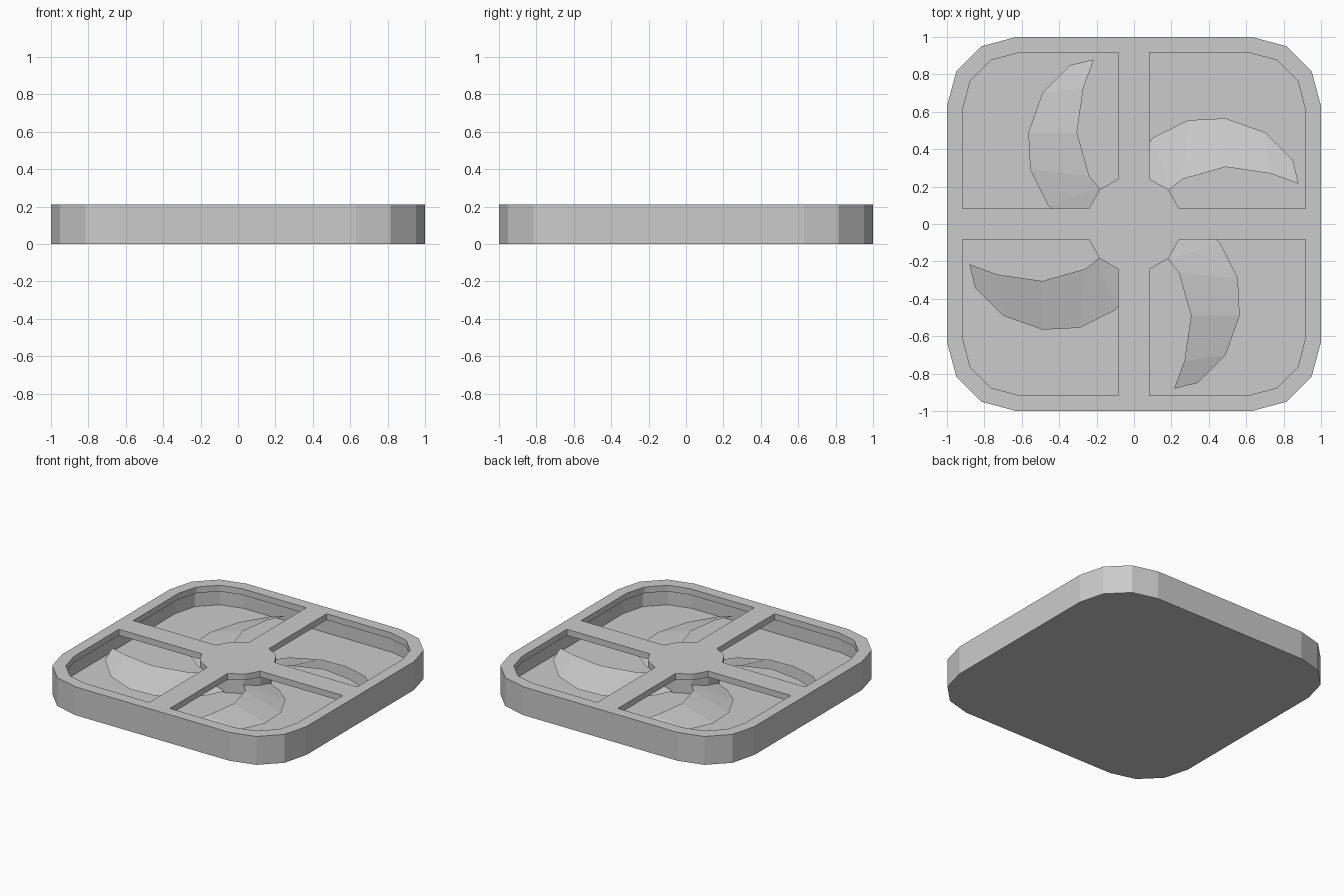
import bpy, bmesh, math

if "Cube" in bpy.data.objects:
    bpy.data.objects.remove(bpy.data.objects["Cube"])

HEIGHT, LIP, FLOOR = 0.21, 0.165, 0.055


def mesh_object(name, bm):
    me = bpy.data.meshes.new(name)
    bmesh.ops.recalc_face_normals(bm, faces=bm.faces[:])
    bm.to_mesh(me)
    bm.free()
    ob = bpy.data.objects.new(name, me)
    bpy.context.collection.objects.link(ob)
    return ob


def prism(name, pts, z0, z1):
    bm = bmesh.new()
    face = bm.faces.new([bm.verts.new((x, y, z0)) for x, y in pts])
    ext = bmesh.ops.extrude_face_region(bm, geom=[face])["geom"]
    top = [v for v in ext if isinstance(v, bmesh.types.BMVert)]
    bmesh.ops.translate(bm, verts=top, vec=(0, 0, z1 - z0))
    return mesh_object(name, bm)


def turn(p, k):
    for _ in range(k):
        p = (-p[1], p[0])
    return p


def corner(half, radius):
    c = half - radius
    return [(c + radius * math.cos(math.radians(a)), c + radius * math.sin(math.radians(a)))
            for a in (0, 30, 60, 90)]


def rounded_square(half, radius):
    return [turn(p, k) for k in range(4) for p in corner(half, radius)]


def cut(target, cutter):
    m = target.modifiers.new("cut", 'BOOLEAN')
    m.operation = 'DIFFERENCE'
    m.solver = 'EXACT'
    m.object = cutter
    bpy.context.view_layer.objects.active = target
    bpy.ops.object.modifier_apply(modifier=m.name)
    bpy.data.objects.remove(cutter)


# Housing: rounded square box with a hollow inside and four grille openings
housing = prism("housing", rounded_square(1.0, 0.37), 0, HEIGHT)
cut(housing, prism("cavity_cutter", rounded_square(0.94, 0.33), FLOOR, LIP))
opening = [(0.084, 0.241), (0.184, 0.184), (0.241, 0.084), (0.917, 0.084)]
opening += corner(0.917, 0.307) + [(0.084, 0.917)]
for k in range(4):
    cut(housing, prism("opening_cutter", [turn(p, k) for p in opening], 0.11, 0.3))

# Hub under the centre of the grille
ring = [(0.235 * math.cos(math.radians(15 + 30 * i)), 0.235 * math.sin(math.radians(15 + 30 * i)))
        for i in range(12)]
prism("fan_hub", ring, FLOOR, LIP)

# Four curved blades, sloping from a high inner edge to a low outer edge
low = [(-0.06, 0.20), (0.0, 0.335), (0.10, 0.46), (0.29, 0.555), (0.49, 0.565), (0.70, 0.49), (0.85, 0.34)]
high = [(0.10, 0.10), (0.15, 0.13), (0.19, 0.185), (0.26, 0.24), (0.49, 0.305), (0.73, 0.27), (0.88, 0.215)]
low_z = [0.065, 0.065, 0.065, 0.065, 0.065, 0.075, 0.10]
high_z = [0.12, 0.12, 0.12, 0.13, 0.14, 0.14, 0.13]
for k in range(4):
    bm = bmesh.new()
    a = [bm.verts.new((*turn(p, k), z)) for p, z in zip(low, low_z)]
    b = [bm.verts.new((*turn(p, k), z)) for p, z in zip(high, high_z)]
    for i in range(len(a) - 1):
        bm.faces.new((b[i], b[i + 1], a[i + 1], a[i]))
    mesh_object(f"fan_blade_{k + 1}", bm)
